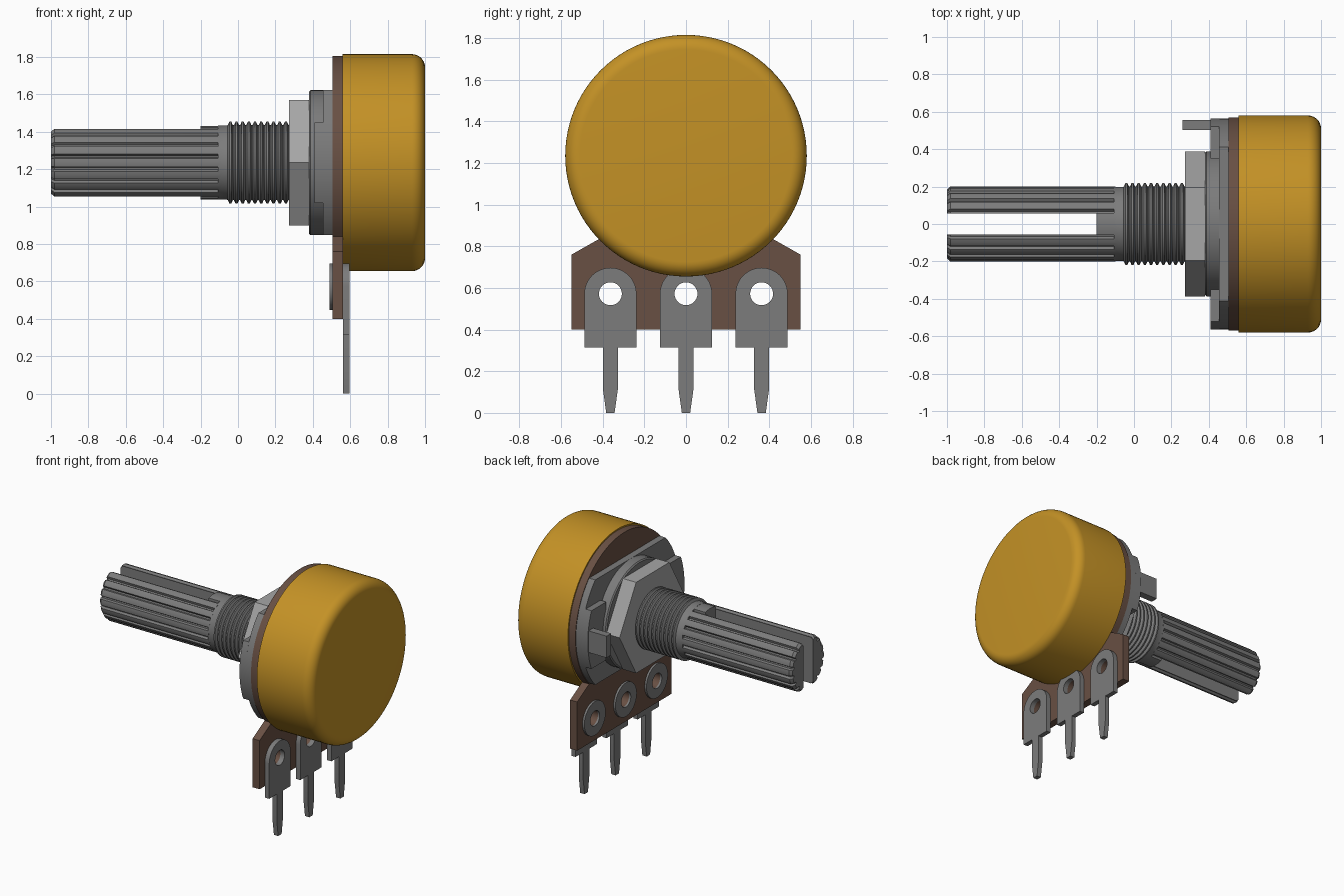
import bpy, bmesh, math
from mathutils import Matrix

if "Cube" in bpy.data.objects:
    bpy.data.objects.remove(bpy.data.objects["Cube"], do_unlink=True)

AXIS = 1.235                                  # height of the shaft axis
SWAP = Matrix(((0, 0, 1, 0), (1, 0, 0, 0), (0, 1, 0, 0), (0, 0, 0, 1)))


def material(name, rgb):
    m = bpy.data.materials.new(name)
    m.use_nodes = True
    m.diffuse_color = (*rgb, 1)
    m.node_tree.nodes["Principled BSDF"].inputs["Base Color"].default_value = (*rgb, 1)
    return m


steel = material("dark steel", (0.2, 0.2, 0.2))
bright = material("bright steel", (0.38, 0.38, 0.38))
brown = material("brown board", (0.14, 0.08, 0.057))
gold = material("gold can", (0.55, 0.285, 0.019))


def finish(name, bm, mat):
    """Turn a bmesh into a shaded, coloured object."""
    bmesh.ops.remove_doubles(bm, verts=bm.verts, dist=1e-5)
    bmesh.ops.recalc_face_normals(bm, faces=bm.faces)
    me = bpy.data.meshes.new(name)
    bm.to_mesh(me)
    bm.free()
    me.materials.clear()
    me.materials.append(mat)
    ob = bpy.data.objects.new(name, me)
    bpy.context.collection.objects.link(ob)
    bpy.ops.object.select_all(action='DESELECT')
    ob.select_set(True)
    bpy.context.view_layer.objects.active = ob
    bpy.ops.object.shade_smooth_by_angle(angle=math.radians(32))
    return ob


def arc(r, a0, a1, n, cy=0.0, cz=AXIS):
    """Points (y, z) along an arc, angles in degrees."""
    pts = []
    for i in range(n + 1):
        a = math.radians(a0 + (a1 - a0) * i / n)
        pts.append((cy + r * math.cos(a), cz + r * math.sin(a)))
    return pts


def circle(r, cy, cz, n=32):
    return arc(r, 0, 360, n, cy, cz)[:-1]


def plate(name, loops, x0, x1, mat):
    """Flat part from (y, z) outlines; inner loops become holes."""
    cu = bpy.data.curves.new(name, 'CURVE')
    cu.dimensions = '2D'
    cu.fill_mode = 'BOTH'
    cu.extrude = (x1 - x0) / 2
    for loop in loops:
        sp = cu.splines.new('POLY')
        sp.points.add(len(loop) - 1)
        for p, (y, z) in zip(sp.points, loop):
            p.co = (y, z, 0, 1)
        sp.use_cyclic_u = True
    tmp = bpy.data.objects.new(name + "_outline", cu)
    bpy.context.collection.objects.link(tmp)
    deps = bpy.context.evaluated_depsgraph_get()
    me = bpy.data.meshes.new_from_object(tmp.evaluated_get(deps))
    bpy.data.objects.remove(tmp, do_unlink=True)
    bpy.data.curves.remove(cu)
    me.transform(Matrix.Translation(((x0 + x1) / 2, 0, 0)) @ SWAP)
    bm = bmesh.new()
    bm.from_mesh(me)
    bpy.data.meshes.remove(me)
    return finish(name, bm, mat)


def lathe(name, profile, mat, steps=72):
    """Spin an (x, radius) profile about the shaft axis."""
    bm = bmesh.new()
    vs = [bm.verts.new((x, 0, AXIS + r)) for x, r in profile]
    es = [bm.edges.new(p) for p in zip(vs, vs[1:])]
    bmesh.ops.spin(bm, geom=vs + es, cent=(0, 0, AXIS), axis=(1, 0, 0),
                   angle=2 * math.pi, steps=steps, use_duplicate=False)
    return finish(name, bm, mat)


# Rounded can at the rear
R, F = 0.58, 0.07
corner = [(1 - F + F * math.sin(i * math.pi / 16), R - F + F * math.cos(i * math.pi / 16))
          for i in range(9)]
lathe("can", [(0.56, 0), (0.56, R)] + corner + [(1, 0)], gold, 96)

# Terminal board with a round top and a square lower tab
PITCH = 0.363
HOLE_Z = 0.572
holes = [circle(0.055, k * PITCH, HOLE_Z) for k in (-1, 0, 1)]
outline = arc(0.57, -44, 224, 72) + [(-0.55, 0.76), (-0.55, 0.4), (0.55, 0.4), (0.55, 0.76)]
plate("terminal_board", [outline] + holes, 0.505, 0.562, brown)

# Solder lugs and the rivet rings on the other side of the board
for k, side in ((-1, "right"), (0, "middle"), (1, "left")):
    y = k * PITCH
    lug = arc(0.125, 0, 180, 24, y, HOLE_Z) + [
        (y - 0.125, 0.315), (y - 0.036, 0.315), (y - 0.036, 0.115), (y - 0.02, 0),
        (y + 0.02, 0), (y + 0.036, 0.115), (y + 0.036, 0.315), (y + 0.125, 0.315)]
    hole = circle(0.055, y, HOLE_Z)
    plate("lug_" + side, [lug, hole], 0.562, 0.597, steel)
    plate("rivet_" + side, [circle(0.125, y, HOLE_Z), hole], 0.49, 0.505, steel)

# Mounting plate: disc cut flat at top and bottom, with raised side wings
PR = 0.565
flat = math.degrees(math.asin(0.388 / PR))
plate("mounting_plate", [arc(PR, -flat, flat, 24) + arc(PR, 180 - flat, 180 + flat, 24)],
      0.455, 0.506, steel)
wing = math.degrees(math.asin(0.215 / PR))
for s, side in ((1, "left"), (-1, "right")):
    pts = [(s * y, z) for y, z in
           arc(PR, -wing, wing, 16) + [(0.35, AXIS + 0.215), (0.35, AXIS - 0.215)]]
    plate("wing_" + side, [pts], 0.408, 0.456, steel)
plate("locating_tab", [[(0.503, AXIS - 0.08), (0.557, AXIS - 0.08),
                        (0.557, AXIS + 0.08), (0.503, AXIS + 0.08)]], 0.26, 0.41, steel)
lathe("raised_disc", [(0.38, 0), (0.38, 0.38), (0.388, 0.388), (0.456, 0.388), (0.456, 0)], steel)

# Hexagonal nut
plate("nut", [circle(0.388, 0, AXIS, 6)], 0.272, 0.38, bright)

# Threaded bushing with a plain collar
profile = [(-0.108, 0), (-0.108, 0.198), (-0.06, 0.198)]
THREADS, STEP = 10, 0.033
for i in range(THREADS):
    x = -0.055 + i * STEP
    profile += [(x, 0.2), (x + 0.009, 0.219), (x + 0.019, 0.219), (x + 0.028, 0.2)]
lathe("bushing", profile + [(0.3, 0.2), (0.3, 0)], steel)

# Key filling the inner end of the shaft slot
kr = math.degrees(math.asin(0.058 / 0.197))
plate("slot_key", [arc(0.197, 90 - kr, 90 + kr, 6) + arc(0.197, 270 - kr, 270 + kr, 6)],
      -0.2, -0.1, steel)

# Splined shaft, split into two halves by the slot
TEETH = 18
section = []
for i in range(TEETH):
    for off, r in ((-0.42, 0.18), (-0.32, 0.197), (0, 0.2), (0.32, 0.197), (0.42, 0.18)):
        a = 2 * math.pi * (i + off) / TEETH
        section.append((r * math.cos(a), r * math.sin(a)))
for s, side in ((1, "left"), (-1, "right")):
    bm = bmesh.new()
    rings = [[bm.verts.new((x, y * k, AXIS + z * k)) for y, z in section]
             for x, k in ((-1, 0.92), (-0.982, 1), (-0.1, 1))]
    n = len(section)
    for a, b in zip(rings, rings[1:]):
        for i in range(n):
            j = (i + 1) % n
            bm.faces.new((a[i], a[j], b[j], b[i]))
    bm.faces.new(rings[0])
    bm.faces.new(rings[-1])
    cut = bmesh.ops.bisect_plane(bm, geom=bm.verts[:] + bm.edges[:] + bm.faces[:],
                                 plane_co=(0, s * 0.057, 0), plane_no=(0, s, 0),
                                 clear_inner=True)
    bmesh.ops.edgenet_fill(bm, edges=[e for e in cut["geom_cut"]
                                      if isinstance(e, bmesh.types.BMEdge)])
    finish("shaft_half_" + side, bm, steel)
